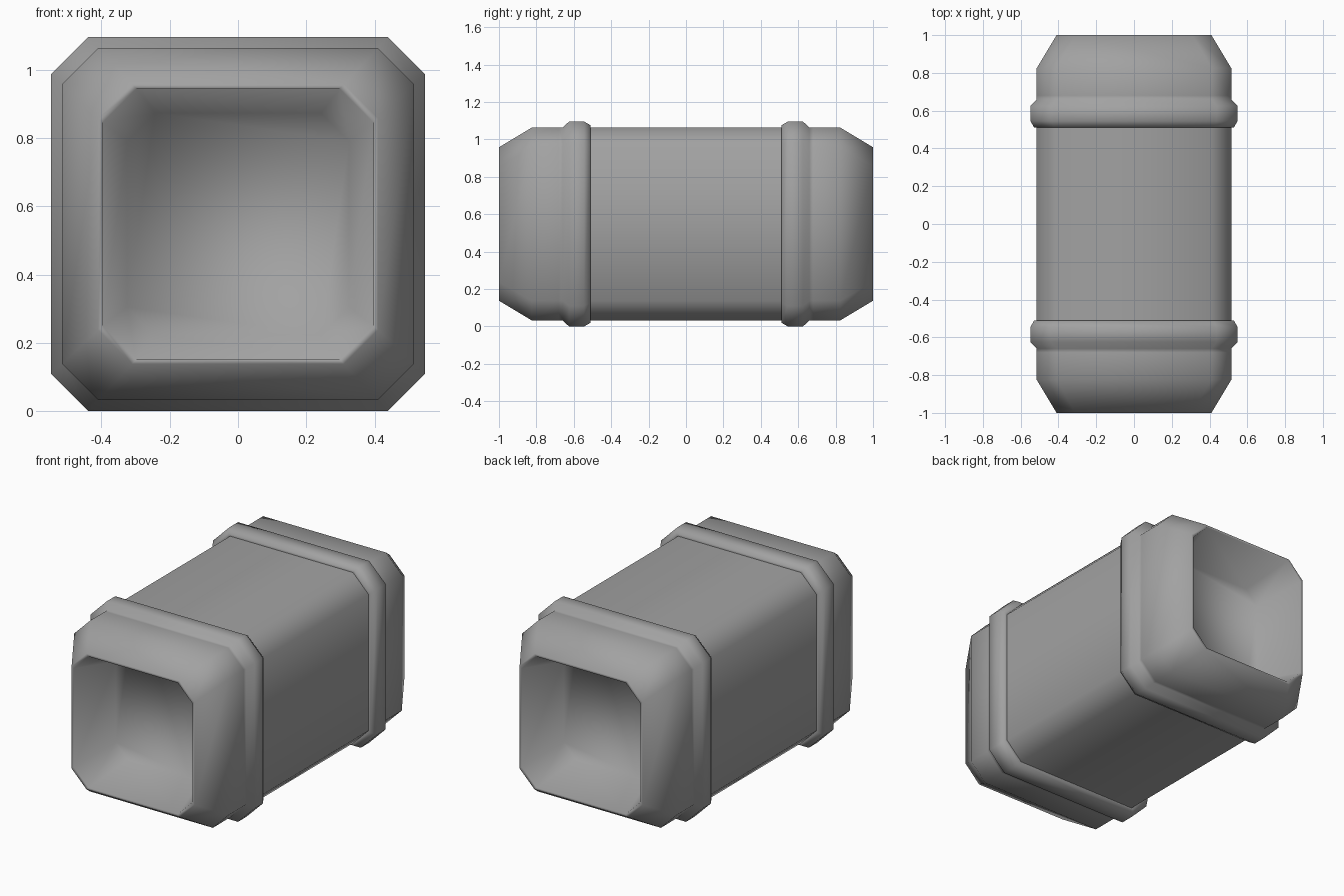
import bpy, bmesh

if "Cube" in bpy.data.objects:
    bpy.data.objects.remove(bpy.data.objects["Cube"])

ZC = 0.548  # height of the long axis

# Mid-grey surface
grey = bpy.data.materials.new("grey")
grey.diffuse_color = (0.36, 0.36, 0.36, 1)
grey.use_nodes = True
grey.node_tree.nodes["Principled BSDF"].inputs["Base Color"].default_value = grey.diffuse_color


def octagon(h, c):
    """Square of half-size h with corners cut by c."""
    k = h - c
    return [(h, -k), (h, k), (k, h), (-k, h), (-h, k), (-h, -k), (-k, -h), (k, -h)]


def loft(name, rings, cap_end=False, side=1):
    """Join octagon rings (y, half-size, corner cut) along y, facing outward."""
    bm = bmesh.new()
    loops = [[bm.verts.new((x, side * y, ZC + z)) for x, z in octagon(h, c)]
             for y, h, c in rings]
    for a, b in zip(loops, loops[1:]):
        for i in range(8):
            j = (i + 1) % 8
            quad = (a[i], b[i], b[j], a[j])
            bm.faces.new(quad if side > 0 else quad[::-1])
    if cap_end:
        bm.faces.new(loops[-1][::-1] if side > 0 else loops[-1])
    for f in bm.faces:
        f.smooth = True
    me = bpy.data.meshes.new(name)
    bm.to_mesh(me)
    bm.free()
    me.materials.append(grey)
    ob = bpy.data.objects.new(name, me)
    bpy.context.collection.objects.link(ob)
    return ob


# Straight middle section
loft("middle_body", [(-0.51, 0.515, 0.105), (0.51, 0.515, 0.105)])

# Ends: raised band, shoulder, taper, narrow lip, recess with flat floor
end_rings = [
    (0.51, 0.515, 0.105),
    (0.51, 0.528, 0.107),
    (0.545, 0.548, 0.11),
    (0.625, 0.548, 0.11),
    (0.66, 0.515, 0.105),
    (0.68, 0.515, 0.105),
    (0.825, 0.515, 0.105),
    (1.00, 0.410, 0.10),
    (1.00, 0.396, 0.098),
    (0.70, 0.325, 0.082),
]
for label, side in (("front_end", -1), ("back_end", 1)):
    loft(label, end_rings, cap_end=True, side=side)
